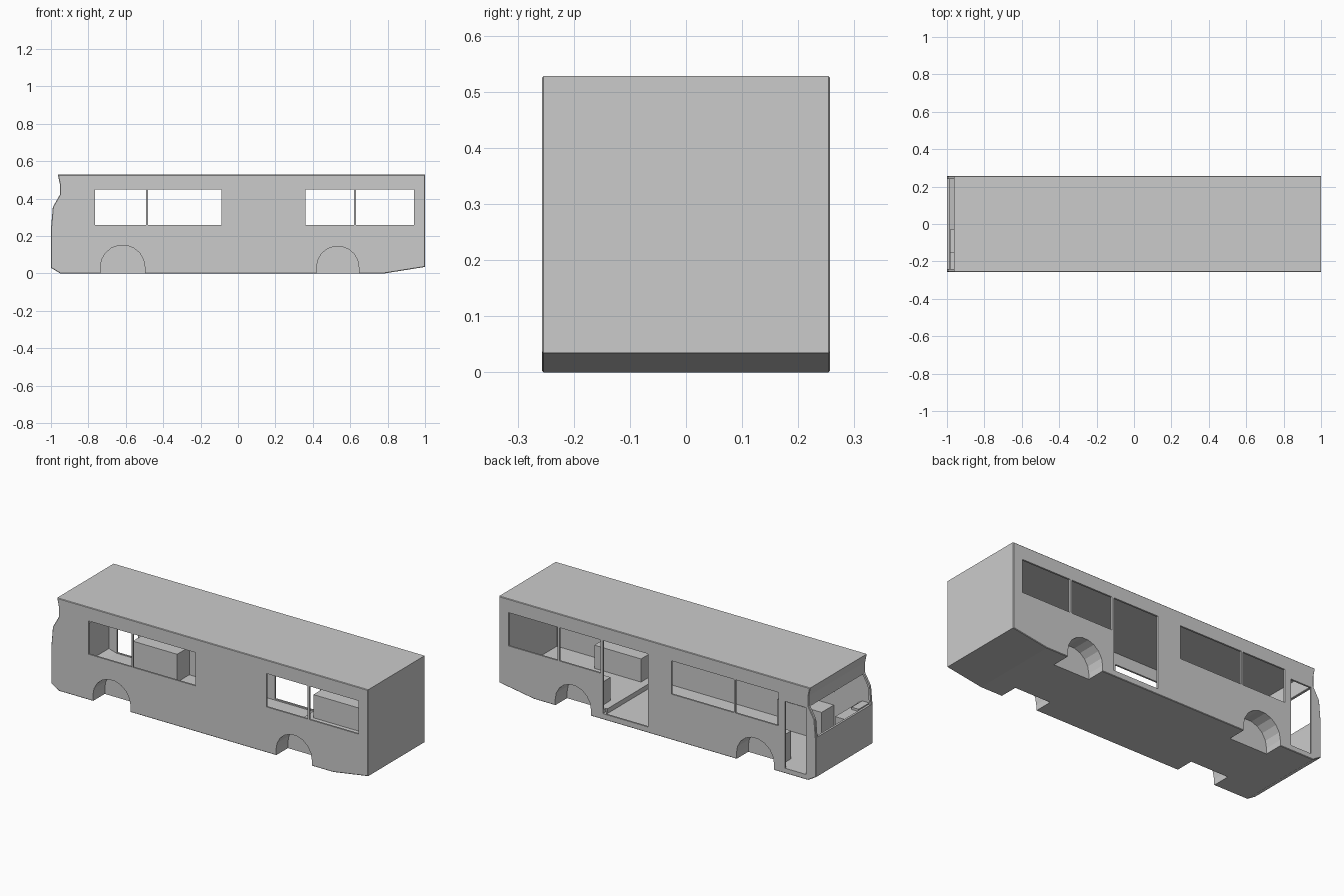
import bpy, bmesh, math

if "Cube" in bpy.data.objects:
    bpy.data.objects.remove(bpy.data.objects["Cube"])

HALF_W = 0.257


def prism(name, pts, y0, y1, bevel=0.0):
    """Extrude an x-z profile from y0 to y1."""
    bm = bmesh.new()
    face = bm.faces.new([bm.verts.new((x, y0, z)) for x, z in pts])
    ext = bmesh.ops.extrude_face_region(bm, geom=[face])
    for v in ext["geom"]:
        if isinstance(v, bmesh.types.BMVert):
            v.co.y = y1
    bmesh.ops.recalc_face_normals(bm, faces=bm.faces)
    if bevel:
        rim = [e for e in bm.edges if abs(e.verts[0].co.y - e.verts[1].co.y) < 1e-6]
        bmesh.ops.bevel(bm, geom=rim, offset=bevel, segments=1, affect='EDGES')
    mesh = bpy.data.meshes.new(name)
    bm.to_mesh(mesh)
    bm.free()
    obj = bpy.data.objects.new(name, mesh)
    bpy.context.collection.objects.link(obj)
    return obj


def box(name, x0, x1, y0, y1, z0, z1):
    return prism(name, [(x0, z0), (x1, z0), (x1, z1), (x0, z1)], y0, y1)


def cut(obj, cutters):
    """Subtract each cutter from obj and remove the cutters."""
    bpy.context.view_layer.objects.active = obj
    for c in cutters:
        c.hide_render = True
        mod = obj.modifiers.new("cut", 'BOOLEAN')
        mod.operation, mod.solver, mod.object = 'DIFFERENCE', 'EXACT', c
        bpy.ops.object.modifier_apply(modifier=mod.name)
        bpy.data.objects.remove(c)


def well(cx, r, y0, y1):
    """Arch-shaped cutter for a wheel opening."""
    arc = [(cx + r * math.cos(math.pi * i / 9), 0.033 + r * math.sin(math.pi * i / 9))
           for i in range(10)]
    return prism("well_cutter", [(cx + r, -0.05)] + arc + [(cx - r, -0.05)], y0, y1)


# Outer body
outer = [(-0.95, 0), (0.78, 0), (1, 0.035), (1, 0.528), (-0.963, 0.528), (-0.953, 0.48),
         (-0.953, 0.42), (-0.99, 0.355), (-1, 0.24), (-1, 0.03)]
body = prism("bus_body", outer, -HALF_W, HALF_W, 0.003)

# Hollow cabin with a small rear floor step
cabin = [(-0.94, 0.026), (0.335, 0.026), (0.335, 0.053), (0.988, 0.053), (0.988, 0.516),
         (-0.95, 0.516), (-0.941, 0.42), (-0.978, 0.355), (-0.988, 0.24), (-0.988, 0.04)]
cutters = [prism("cabin_cutter", cabin, -HALF_W + 0.01, HALF_W - 0.01)]

# Side windows, the same on both sides
for x0, x1 in ((-0.765, -0.492), (-0.482, -0.088), (0.36, 0.62), (0.632, 0.942)):
    for y in (-HALF_W, HALF_W):
        cutters.append(box("window_cutter", x0, x1, y - 0.03, y + 0.03, 0.26, 0.45))

# Doors on one side, and the windscreen
cutters.append(box("rear_door_cutter", 0.06, 0.345, 0.23, 0.3, 0.033, 0.45))
cutters.append(box("front_door_cutter", -0.937, -0.804, 0.23, 0.3, 0.029, 0.41))
cutters.append(box("windscreen_cutter", -1.1, -0.93, -0.241, 0.241, 0.253, 0.418))

# Wheel openings with boxed covers inside the cabin
for label, cx, r, x0, x1 in (("front", -0.617, 0.119, -0.76, -0.48),
                             ("rear", 0.533, 0.113, 0.38, 0.675)):
    for side in (-1, 1):
        ys = sorted((side * 0.15, side * 0.3))
        cutters.append(well(cx, r, *ys))
        yb = sorted((side * 0.137, side * 0.252))
        cover = box(label + "_wheel_cover", x0, x1, *yb, 0.01, 0.185)
        cut(cover, [well(cx, r, *ys)])
cut(body, cutters)

# Dashboard at the driver's corner
box("dashboard", -0.985, -0.92, -0.245, -0.03, 0.03, 0.245)
box("instrument_hood", -0.985, -0.94, -0.245, -0.15, 0.24, 0.258)
